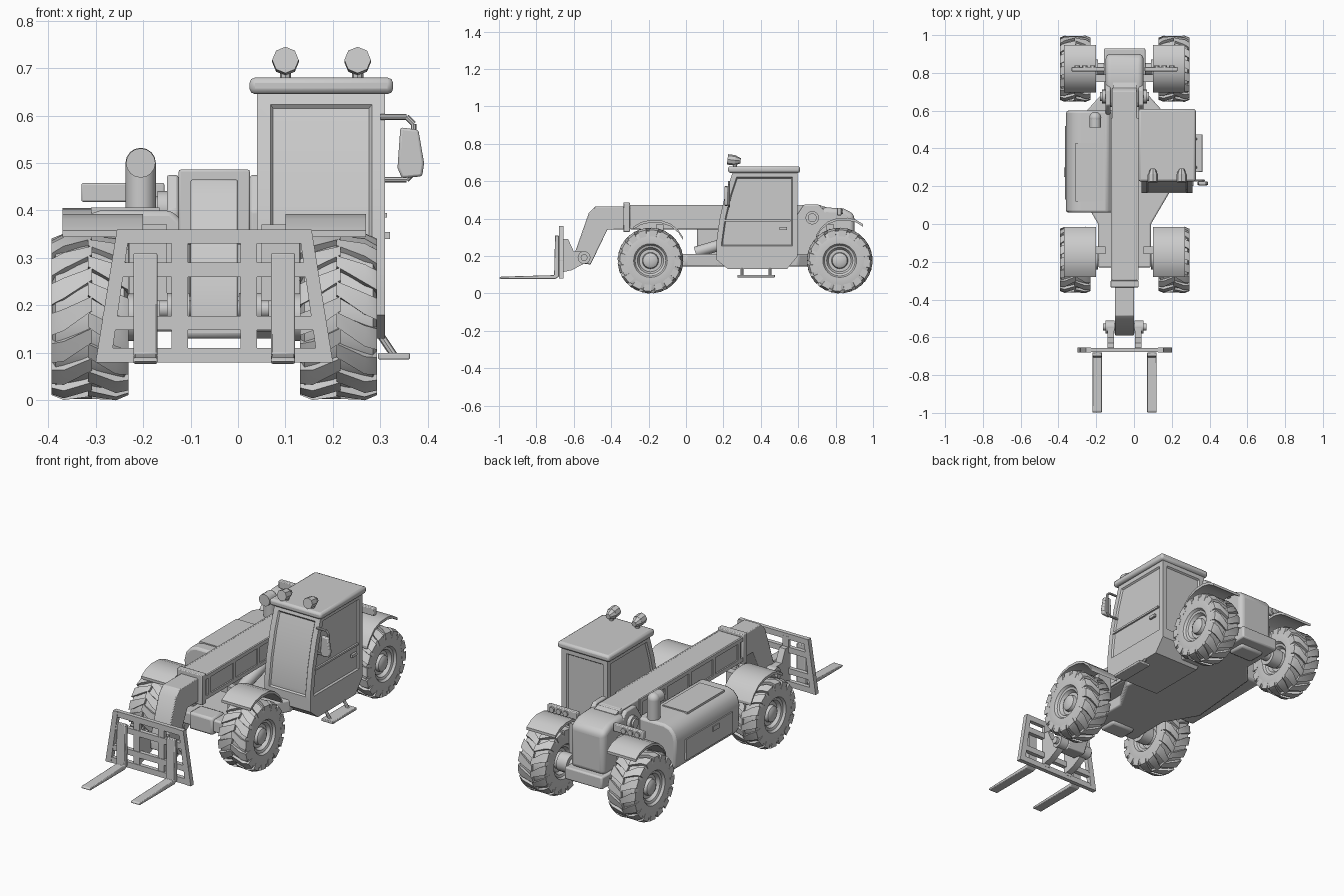
import bpy, bmesh, math
from mathutils import Vector

if "Cube" in bpy.data.objects:
    bpy.data.objects.remove(bpy.data.objects["Cube"])

grey = bpy.data.materials.new("plain_grey")
grey.use_nodes = True
grey.diffuse_color = (0.6, 0.6, 0.6, 1)
grey.node_tree.nodes["Principled BSDF"].inputs["Base Color"].default_value = (0.6, 0.6, 0.6, 1)
made = []
MID = -0.05  # x of the chassis centre line


def add(name, bm, bevel=0, mesh=None, loc=(0, 0, 0)):
    if bm:
        bmesh.ops.recalc_face_normals(bm, faces=bm.faces)
        mesh = bpy.data.meshes.new(name)
        bm.to_mesh(mesh)
        bm.free()
        mesh.materials.append(grey)
    ob = bpy.data.objects.new(name, mesh)
    ob.location = loc
    bpy.context.scene.collection.objects.link(ob)
    if bevel:
        mod = ob.modifiers.new("bevel", "BEVEL")
        mod.width, mod.segments, mod.limit_method = bevel, 2, "ANGLE"
    made.append(ob)
    return ob


def prism_bm(pts, axis, lo, hi):
    place = {"x": lambda a, b, t: (t, a, b), "y": lambda a, b, t: (a, t, b),
             "z": lambda a, b, t: (a, b, t)}[axis]
    bm = bmesh.new()
    ends = [[bm.verts.new(place(a, b, t)) for a, b in pts] for t in (lo, hi)]
    for e in ends:
        bm.faces.new(e)
    n = len(pts)
    for i in range(n):
        j = (i + 1) % n
        bm.faces.new((ends[0][i], ends[0][j], ends[1][j], ends[1][i]))
    bmesh.ops.recalc_face_normals(bm, faces=bm.faces)
    return bm


def prism(name, pts, axis, lo, hi, bevel=0):
    return add(name, prism_bm(pts, axis, lo, hi), bevel)


def box(name, x, y, z, bevel=0):
    return prism(name, [(x[0], y[0]), (x[1], y[0]), (x[1], y[1]), (x[0], y[1])], "z", *z, bevel)


def rod(name, p, q, r, r2=None, n=16):
    p, q = Vector(p), Vector(q)
    bm = bmesh.new()
    bmesh.ops.create_cone(bm, cap_ends=True, segments=n, radius1=r,
                          radius2=r if r2 is None else r2, depth=(q - p).length)
    bmesh.ops.rotate(bm, verts=bm.verts, matrix=(q - p).to_track_quat("Z", "Y").to_matrix())
    bmesh.ops.translate(bm, verts=bm.verts, vec=(p + q) / 2)
    return add(name, bm)


def span(s, a, b):
    """x range at distance a..b from the centre line, on side s"""
    return sorted((MID + s * a, MID + s * b))


# Tyre, rim and hub as one lathe, plus staggered tread lugs
bm = bmesh.new()
half = [(0.07, 0), (0.07, 0.026), (0.062, 0.04), (0.045, 0.044), (0.045, 0.06),
        (0.062, 0.07), (0.066, 0.082), (0.078, 0.09), (0.08, 0.14), (0.072, 0.16)]
prof = half + [(-x, r) for x, r in reversed(half)]
vs = [bm.verts.new((x, 0, r)) for x, r in prof]
es = [bm.edges.new(e) for e in zip(vs, vs[1:])]
bmesh.ops.spin(bm, geom=vs + es, axis=(1, 0, 0), cent=(0, 0, 0), angle=math.tau, steps=32)
bmesh.ops.remove_doubles(bm, verts=bm.verts, dist=0.0005)
LUGS = 16
for side in (-1, 1):
    for i in range(LUGS):
        a = math.tau * (i + side * 0.25) / LUGS
        rings = []
        for x, turn, wide, low, high in ((-0.004, 0.26, 0.09, 0.15, 0.173),
                                         (0.055, 0.06, 0.13, 0.15, 0.176),
                                         (0.081, 0.0, 0.14, 0.13, 0.165)):
            rings.append([bm.verts.new((side * x, r * math.sin(a + turn + w), r * math.cos(a + turn + w)))
                          for w, r in ((-wide, low), (wide, low), (wide, high), (-wide, high))])
        bm.faces.new(rings[0])
        bm.faces.new(rings[-1])
        for u, v in zip(rings, rings[1:]):
            for k in range(4):
                m = (k + 1) % 4
                bm.faces.new((u[k], u[m], v[m], v[k]))
wheel_mesh = None
FRONT, REAR = -0.19, 0.822
for end, y in (("front", FRONT), ("rear", REAR)):
    d = 1 if end == "front" else -1
    rod(end + "_axle", (MID - 0.22, y, 0.175), (MID + 0.22, y, 0.175), 0.03)
    box(end + "_axle_housing", span(1, -0.07, 0.07), (y - 0.05, y + 0.05), (0.13, 0.22), 0.012)
    for s, word in ((1, "left"), (-1, "right")):
        tag = f"{end}_{word}_"
        ob = add(tag + "wheel", None if wheel_mesh else bm, mesh=wheel_mesh, loc=(MID + s * 0.262, y, 0.176))
        wheel_mesh = ob.data
        # Curved fender with its bracket
        arc = [(-0.09, 0.358), (-0.05, 0.382), (0, 0.393), (0.06, 0.39), (0.11, 0.372), (0.15, 0.338), (0.175, 0.3)]
        if d < 0:
            arc = [(o * 0.95 - 0.04, z + 0.012) for o, z in arc]
        strip = [(y + d * o, z) for o, z in arc]
        prism(tag + "fender", strip + [(b, z - 0.014) for b, z in reversed(strip)], "x", *span(s, 0.15, 0.32))
        box(tag + "fender_bracket", span(s, 0.1, 0.18), (y + d * 0.05 - 0.02, y + d * 0.05 + 0.02), (0.2, 0.37))
        rod(tag + "hub_carrier", (MID + s * 0.14, y, 0.175), (MID + s * 0.2, y, 0.175), 0.05)

# Chassis: narrow at both ends, wide in the middle
right = [(-0.11, 0.93), (-0.11, 0.7), (-0.2, 0.6), (-0.24, 0.17), (-0.14, 0), (-0.14, -0.23)]
outline = [(MID + x, y) for x, y in right] + [(MID - x, y) for x, y in reversed(right)]
prism("chassis", outline, "z", 0.145, 0.21, 0.008)

# Rear body with rounded corners, sloping down to the back
rear = [(0.62, 0.2), (0.9, 0.2), (0.9, 0.425), (0.84, 0.455), (0.75, 0.46), (0.62, 0.44)]
rb = prism("rear_body", rear, "x", MID - 0.1, MID + 0.1, 0.025)
rb.modifiers["bevel"].segments = 4
for s, word in ((1, "left"), (-1, "right")):
    x = span(s, 0.075, 0.1)
    prism(word + "_boom_ear", [(0.58, 0.2), (0.76, 0.2), (0.76, 0.42), (0.71, 0.475), (0.63, 0.475), (0.58, 0.4)],
          "x", *x, 0.006)
    # Rear light bar
    x = span(s, 0.105, 0.28)
    box(word + "_light_bar", x, (0.808, 0.832), (0.418, 0.458), 0.004)
    for i in range(3):
        cx = MID + s * (0.17 + 0.04 * i)
        rod(f"{word}_rear_lamp_{i}", (cx, 0.83, 0.438), (cx, 0.84, 0.438), 0.014, n=12)
rod("boom_pivot_pin", (MID - 0.12, 0.675, 0.405), (MID + 0.12, 0.675, 0.405), 0.036)
rod("boom_pivot_core", (MID - 0.13, 0.675, 0.405), (MID + 0.13, 0.675, 0.405), 0.024)

# Telescopic boom, with framed side panels
box("outer_boom", span(1, -0.066, 0.066), (-0.3, 0.72), (0.342, 0.474), 0.006)
prism("boom_heel", [(0.7, 0.345), (0.75, 0.38), (0.75, 0.462), (0.7, 0.476)], "x", MID - 0.062, MID + 0.062)
box("boom_collar", span(1, -0.075, 0.075), (-0.335, -0.3), (0.328, 0.486), 0.004)
for s in (-1, 1):
    x = span(s, 0.064, 0.073)
    for z in (0.346, 0.452):
        box("boom_side_rail", x, (-0.3, 0.56), (z, z + 0.02))
    for y in (-0.28, -0.07, 0.13, 0.33, 0.54):
        box("boom_side_rib", x, (y, y + 0.02), (0.35, 0.465))
prism("inner_boom", [(-0.32, 0.465), (-0.485, 0.465), (-0.52, 0.43), (-0.59, 0.23), (-0.59, 0.165),
                     (-0.51, 0.155), (-0.42, 0.342), (-0.32, 0.342)], "x", MID - 0.05, MID + 0.05, 0.004)
rod("lift_cylinder", (MID, 0.05, 0.22), (MID, 0.45, 0.34), 0.03)

# Fork carriage
rod("carriage_pin", (MID - 0.115, -0.545, 0.192), (MID + 0.115, -0.545, 0.192), 0.018)
for s in (-1, 1):
    prism("carriage_bracket", [(-0.655, 0.29), (-0.63, 0.29), (-0.6, 0.225), (-0.545, 0.225), (-0.52, 0.19),
                               (-0.545, 0.16), (-0.61, 0.125), (-0.655, 0.115)], "x", *span(s, 0.055, 0.09))
    rod("carriage_boss", (MID + s * 0.052, -0.545, 0.192), (MID + s * 0.1, -0.545, 0.192), 0.034)
    post = [(MID + s * a, z) for a, z in ((0.25, 0.08), (0.205, 0.36), (0.178, 0.36), (0.218, 0.08))]
    prism("carriage_side_post", post, "y", -0.68, -0.655)
    prism("fork", [(-0.68, 0.31), (-0.70, 0.31), (-0.705, 0.098), (-0.99, 0.09), (-1, 0.083),
                   (-0.99, 0.077), (-0.7, 0.077), (-0.68, 0.09)], "x", *span(s, 0.12, 0.17), 0.003)
    box("carriage_inner_post", span(s, 0.055, 0.09), (-0.675, -0.655), (0.1, 0.345))
for z, w in ((0.08, 0.245), (0.148, 0.235), (0.26, 0.215), (0.33, 0.205)):
    box("carriage_crossbar", span(1, -w, w), (-0.678, -0.656), (z, z + 0.03))

# Engine hood on the right side, exhaust stack and panels
hood = [(-0.1, 0.16), (-0.33, 0.16), (-0.355, 0.19), (-0.36, 0.32), (-0.35, 0.36),
        (-0.325, 0.388), (-0.29, 0.4), (-0.14, 0.4), (-0.1, 0.36)]
prism("engine_hood", hood, "y", 0.06, 0.6, 0.012)
box("hood_top_panel", (-0.31, -0.165), (0.12, 0.43), (0.395, 0.406))
box("hood_side_panel", (-0.366, -0.35), (0.13, 0.52), (0.2, 0.31))
box("hood_latch", (-0.37, -0.36), (0.25, 0.3), (0.27, 0.295))
rod("exhaust_stack", (-0.205, 0.562, 0.37), (-0.205, 0.562, 0.5), 0.032)
ball = bmesh.new()
bmesh.ops.create_uvsphere(ball, u_segments=16, v_segments=8, radius=0.032)
bmesh.ops.translate(ball, verts=ball.verts, vec=(-0.205, 0.562, 0.5))
add("exhaust_elbow", ball)
rod("exhaust_outlet", (-0.205, 0.562, 0.5), (-0.205, 0.512, 0.5), 0.031)

# Cab with recessed windows and door
side = [(0.225, 0.13), (0.54, 0.13), (0.597, 0.2), (0.597, 0.65), (0.25, 0.65),
        (0.21, 0.53), (0.18, 0.4), (0.163, 0.28), (0.163, 0.18)]
cab = prism_bm(side, "x", 0.04, 0.31)
bmesh.ops.bisect_plane(cab, geom=cab.verts[:] + cab.edges[:] + cab.faces[:], dist=0.0001,
                       plane_co=(0, 0, 0.225), plane_no=(0, 0, 1))
cab.normal_update()
upper = [f for f in cab.faces if f.calc_center_median().z > 0.23 and f.normal.z < 0.9]
walls = [[f for f in upper if f.normal.dot(Vector(d)) > 0.6]
         for d in ((1, 0, 0), (-1, 0, 0), (0, -1, 0), (0, 1, 0))]
for wall in walls:
    bmesh.ops.inset_region(cab, faces=wall, thickness=0.028, depth=0, use_even_offset=True)
    bmesh.ops.inset_region(cab, faces=wall, thickness=0.006, depth=-0.008, use_even_offset=True)
add("cab", cab)
box("cab_roof", (0.024, 0.327), (0.225, 0.61), (0.645, 0.68), 0.012)
box("door_rail", (0.305, 0.314), (0.2, 0.56), (0.385, 0.395))
box("door_handle", (0.308, 0.32), (0.5, 0.54), (0.34, 0.355))

# Roof work lights
for x in (0.1, 0.252):
    rod("work_light_post", (x, 0.262, 0.67), (x, 0.262, 0.71), 0.012, n=8)
    rod("work_light", (x, 0.222, 0.717), (x, 0.262, 0.712), 0.028, n=8)
    rod("work_light_back", (x, 0.26, 0.712), (x, 0.292, 0.709), 0.028, 0.014, n=8)

# Wing mirror on a tubular bracket
path = [(0.3, 0.23, 0.597), (0.355, 0.23, 0.597), (0.37, 0.23, 0.582),
        (0.37, 0.23, 0.48), (0.355, 0.23, 0.465), (0.3, 0.23, 0.465)]
for p, q in zip(path, path[1:]):
    rod("mirror_bracket", p, q, 0.006, n=8)
prism("wing_mirror", [(0.342, 0.575), (0.38, 0.57), (0.392, 0.5), (0.388, 0.472), (0.345, 0.468), (0.336, 0.49)],
      "y", 0.205, 0.225, 0.005)

# Entry step
box("step_plate", (0.295, 0.362), (0.275, 0.475), (0.086, 0.1), 0.003)
for y in (0.3, 0.45):
    rod("step_arm", (0.295, y, 0.145), (0.33, y, 0.093), 0.008, n=8)

# Smooth rounded parts, keeping hard edges
bpy.ops.object.select_all(action="DESELECT")
for ob in made:
    ob.select_set(True)
bpy.context.view_layer.objects.active = made[0]
bpy.ops.object.shade_smooth_by_angle(angle=math.radians(30))
